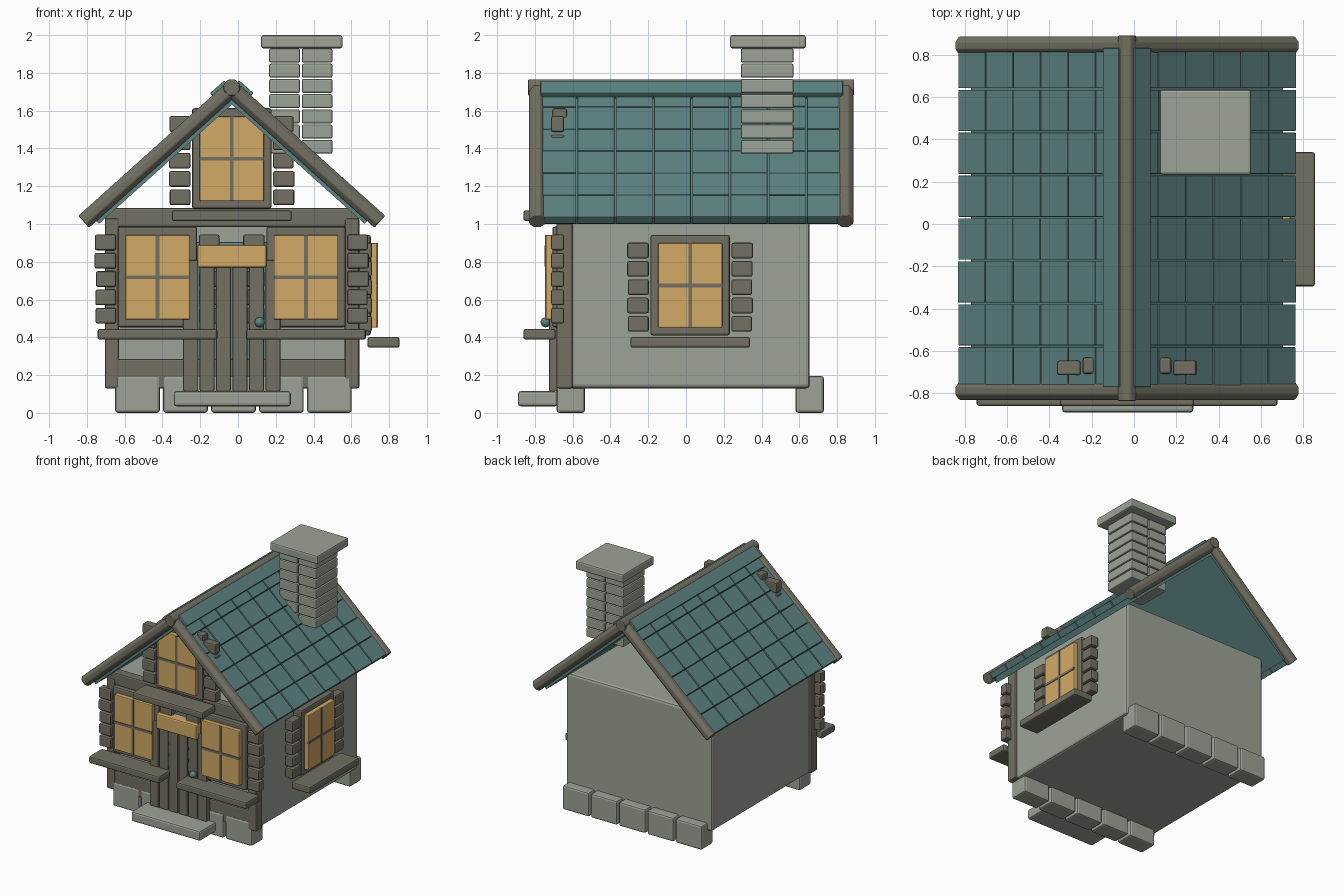
import bpy, bmesh, math, random
from mathutils import Matrix, Vector

if "Cube" in bpy.data.objects:
    bpy.data.objects.remove(bpy.data.objects["Cube"])

random.seed(4)
CX = -0.033  # house axis


def material(name, rgb):
    m = bpy.data.materials.new(name)
    lin = [((c / 255 + 0.055) / 1.055) ** 2.4 for c in rgb]
    m.diffuse_color = (*lin, 1)
    m.use_nodes = True
    m.node_tree.nodes["Principled BSDF"].inputs["Base Color"].default_value = m.diffuse_color
    return m


STONE = material("pale_stone", (156, 164, 150))
WOOD = material("grey_brown_wood", (115, 112, 98))
TEAL = material("teal", (94, 131, 131))
GLASS = material("amber_glass", (212, 170, 102))


def finish(name, bm, mat, bevel=0.0):
    bmesh.ops.recalc_face_normals(bm, faces=bm.faces)
    me = bpy.data.meshes.new(name)
    bm.to_mesh(me)
    bm.free()
    me.materials.append(mat)
    ob = bpy.data.objects.new(name, me)
    bpy.context.collection.objects.link(ob)
    if bevel:
        mod = ob.modifiers.new("bevel", 'BEVEL')
        mod.width = bevel
        mod.segments = 2
        mod.limit_method = 'ANGLE'
    return ob


def boxes(name, spans, mat, bevel=0.01, M=None):
    """One object from a list of (x0, x1, y0, y1, z0, z1) boxes."""
    bm = bmesh.new()
    for x0, x1, y0, y1, z0, z1 in spans:
        T = Matrix.Translation(((x0 + x1) / 2, (y0 + y1) / 2, (z0 + z1) / 2))
        T = T @ Matrix.Diagonal((abs(x1 - x0), abs(y1 - y0), abs(z1 - z0), 1))
        bmesh.ops.create_cube(bm, size=1, matrix=(M @ T) if M else T)
    return finish(name, bm, mat, bevel)


def beam(name, a, b, r):
    """Octagonal timber between two points."""
    a, b = Vector(a), Vector(b)
    R = (b - a).to_track_quat('Z', 'Y').to_matrix().to_4x4()
    M = Matrix.Translation((a + b) / 2) @ R @ Matrix.Rotation(math.pi / 8, 4, 'Z')
    bm = bmesh.new()
    bmesh.ops.create_cone(bm, cap_ends=True, segments=8, radius1=r, radius2=r,
                          depth=(b - a).length, matrix=M)
    return finish(name, bm, WOOD, 0.006)


# Plaster body
boxes("body", [(CX - 0.655, CX + 0.655, -0.62, 0.655, 0.13, 1.08)], STONE, 0.02)

# Foundation stones, front and back
stones = []
for y0, y1 in ((-0.685, -0.535), (0.58, 0.73)):
    for i in range(5):
        x = -0.65 + i * 0.254
        stones.append((x, x + 0.236, y0, y1, 0.0, 0.195))
boxes("foundation_stones", stones, STONE, 0.014)

# Front timber frame
boxes("front_timber_posts", [(-0.705, -0.63, -0.685, -0.60, 0.13, 1.03),
                             (0.565, 0.642, -0.685, -0.60, 0.13, 1.03)], WOOD)
boxes("front_timber_beams", [(-0.703, 0.64, -0.68, -0.605, 0.13, 0.285),
                             (-0.703, 0.64, -0.68, -0.605, 0.985, 1.085)], WOOD)

# Door: teal leaf, planks, knob, lamp panel above, step
boxes("door_leaf", [(CX - 0.19, CX + 0.19, -0.67, -0.61, 0.12, 0.905)], TEAL)
boxes("door_planks", [(CX - 0.257 + i * 0.087, CX - 0.257 + i * 0.087 + 0.079,
                       -0.725, -0.665, 0.115, 0.81) for i in range(6)], WOOD, 0.007)
boxes("door_lamp_panel", [(-0.215, 0.15, -0.75, -0.66, 0.77, 0.89)], GLASS)
boxes("door_step", [(-0.34, 0.28, -0.89, -0.68, 0.035, 0.115)], STONE, 0.014)
bm = bmesh.new()
bmesh.ops.create_uvsphere(bm, u_segments=16, v_segments=10, radius=0.027,
                          matrix=Matrix.Translation((0.115, -0.743, 0.48)))
knob = finish("door_knob", bm, TEAL)
knob.data.shade_smooth()


# Windows: local x along the wall, local -y outwards, z from the pane centre
def window(name, M):
    boxes(name + "_frame", [(-0.21, 0.21, -0.708, -0.63, -0.265, 0.268)], WOOD, 0.012, M)
    boxes(name + "_glass", [(-0.17, 0.17, -0.742, -0.69, -0.224, 0.224)], GLASS, 0.006, M)
    boxes(name + "_bars", [(-0.01, 0.01, -0.747, -0.72, -0.224, 0.224),
                           (-0.17, 0.17, -0.747, -0.72, -0.01, 0.01)], WOOD, 0, M)
    boxes(name + "_sill", [(-0.317, 0.317, -0.86, -0.69, -0.33, -0.273)], WOOD, 0.012, M)
    bricks = []
    for i in range(5):
        z = -0.245 + i * 0.097
        for s in (-1, 1):
            j = random.uniform(-0.004, 0.004)
            u = sorted((s * 0.219, s * (0.33 + j)))
            bricks.append((u[0], u[1], -0.714, -0.645, z, z + 0.083))
    boxes(name + "_side_bricks", bricks, WOOD, 0.01, M)


window("left_window", Matrix.Translation((-0.426, 0, 0.718)))
window("right_window", Matrix.Translation((0.36, 0, 0.718)))
window("gable_window", Matrix.Translation((CX, 0, 1.345)))
window("side_window", Matrix.Translation((-0.005, 0.022, 0.675))
       @ Matrix.Rotation(math.pi / 2, 4, 'Z'))

# Roof: open tent of sheet, tiles and ridge boards on each slope
RIDGE, EAVE, LEN = 1.715, 0.78, 1.048
PITCH = math.atan2(0.70, 0.78)
for side, turn in (("right", 0), ("left", math.pi)):
    M = (Matrix.Translation((CX, 0.03, RIDGE)) @ Matrix.Rotation(turn, 4, 'Z')
         @ Matrix.Rotation(PITCH, 4, 'Y'))
    boxes("roof_sheet_" + side, [(0, 1.0, -0.81, 0.81, -0.062, -0.012)], TEAL, 0, M)
    tiles = []
    rows, cols = 6, 8
    for r in range(rows):
        for c in range(cols):
            s, y, top = r * LEN / rows, -0.81 + c * 0.2025, 0.028 + random.uniform(0, 0.005)
            tiles.append((s + 0.002, s + LEN / rows - 0.002, y + 0.004, y + 0.1985, -0.02, top))
    boxes("roof_tiles_" + side, tiles, TEAL, 0.004, M)
    boxes("ridge_board_" + side, [(0.0, 0.1, -0.8, 0.8, 0.03, 0.06)], TEAL, 0.004, M)
    # Sloping gable timbers
    sx = 1 if side == "right" else -1
    for end, y in (("front", -0.788), ("back", 0.843)):
        beam(f"gable_timber_{end}_{side}", (CX, y, RIDGE),
             (CX + sx * EAVE * 1.005, y, RIDGE - 0.703), 0.046)
beam("ridge_timber", (CX, -0.836, 1.723), (CX, 0.89, 1.723), 0.046)

# Chimney: two columns of bricks under a cap
bricks = []
for i in range(7):
    z = 1.372 + i * 0.0805
    for x0, x1 in ((0.165, 0.328), (0.338, 0.50)):
        bricks.append((x0, x1, 0.29, 0.57, z, z + 0.074))
boxes("chimney_bricks", bricks, STONE, 0.009)
boxes("chimney_cap", [(0.122, 0.553, 0.233, 0.635, 1.93, 2.0)], STONE, 0.012)
